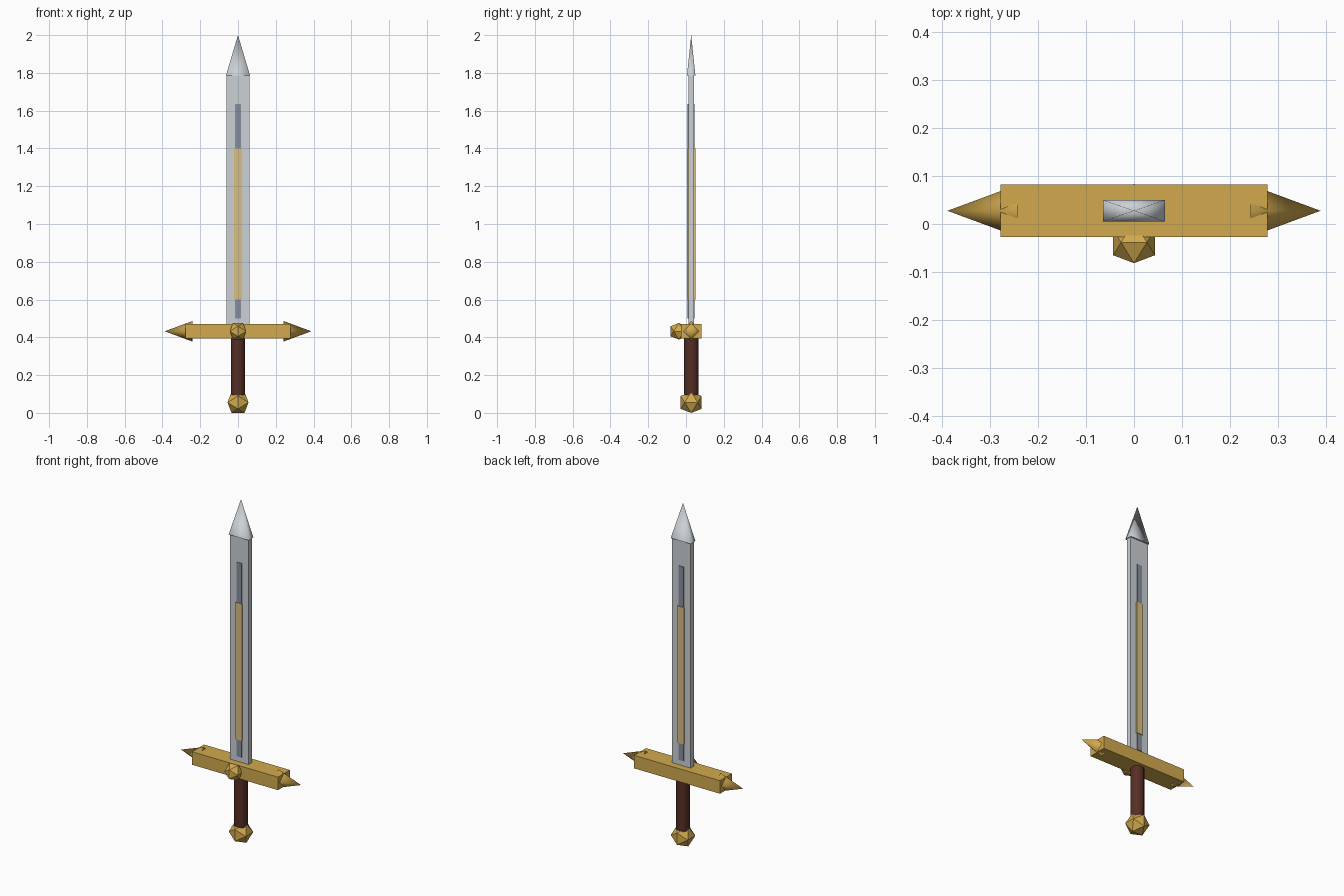
import bpy, bmesh, math
from mathutils import Vector, Matrix

if "Cube" in bpy.data.objects:
    bpy.data.objects.remove(bpy.data.objects["Cube"])

CY = 0.0275   # depth centre of the sword
GZ = 0.432    # height of the crossguard


def material(name, rgb):
    def lin(c):
        c /= 255
        return c / 12.92 if c <= 0.04045 else ((c + 0.055) / 1.055) ** 2.4
    m = bpy.data.materials.new(name)
    m.diffuse_color = (*[lin(c) for c in rgb], 1)
    m.use_nodes = True
    m.node_tree.nodes["Principled BSDF"].inputs["Base Color"].default_value = m.diffuse_color
    return m


STEEL = material("pale steel", (204, 209, 213))
GROOVE = material("blue grey steel", (136, 143, 162))
INLAY = material("pale gold", (216, 192, 130))
GOLD = material("gold", (210, 170, 78))
LEATHER = material("dark brown leather", (86, 46, 36))


def finish(name, bm, mat):
    bmesh.ops.recalc_face_normals(bm, faces=bm.faces)
    mesh = bpy.data.meshes.new(name)
    bm.to_mesh(mesh)
    bm.free()
    mesh.materials.append(mat)
    ob = bpy.data.objects.new(name, mesh)
    bpy.context.collection.objects.link(ob)
    return ob


def box(name, mat, x, y, z):
    bm = bmesh.new()
    bmesh.ops.create_cube(bm, size=1)
    for v in bm.verts:
        v.co = [r[0] + (c + 0.5) * (r[1] - r[0]) for c, r in zip(v.co, (x, y, z))]
    return finish(name, bm, mat)


def smooth_sides(bm):
    # smooth round the axis, sharp at the end caps
    bm.normal_update()
    for f in bm.faces:
        f.smooth = abs(f.normal.z) < 0.95
    for e in bm.edges:
        e.smooth = all(f.smooth for f in e.link_faces)


def cone(name, mat, sides, r1, r2, height, matrix, turn=0.0):
    bm = bmesh.new()
    bmesh.ops.create_cone(bm, cap_ends=True, segments=sides, radius1=r1, radius2=r2,
                          depth=height, matrix=Matrix.Rotation(turn, 4, 'Z'))
    smooth_sides(bm)
    bm.transform(matrix)
    return finish(name, bm, mat)


def icosahedron(name, mat, half, centre):
    # twenty-sided ball with axis-aligned edges; half = half its width
    s = half * (math.sqrt(5) - 1) / 2
    bm = bmesh.new()
    for a in (-1, 1):
        for b in (-1, 1):
            for p in ((a * s, 0, b * half), (0, a * half, b * s), (a * half, b * s, 0)):
                bm.verts.new(Vector(p) + Vector(centre))
    bmesh.ops.convex_hull(bm, input=bm.verts)
    return finish(name, bm, mat)


# Blade and its four-sided point
box("blade", STEEL, (-0.06, 0.06), (CY - 0.015, CY + 0.015), (0.46, 1.79))
cone("blade_tip", STEEL, 4, math.sqrt(2), 0, 1,
     Matrix.Translation((0, CY, 1.8925)) @ Matrix.Diagonal((0.064, 0.0225, 0.215, 1)),
     math.pi / 4)

# Groove and gold inlay plates on both faces of the blade
for side, s in (("front", -1), ("back", 1)):
    for part, mat, hw, d, z in (("groove", GROOVE, 0.016, 0.0185, (0.5, 1.635)),
                                ("inlay", INLAY, 0.021, 0.0215, (0.6, 1.4))):
        ys = sorted((CY + s * 0.0135, CY + s * d))
        box(f"{side}_{part}", mat, (-hw, hw), ys, z)

# Crossguard with a spike at each end
box("crossguard", GOLD, (-0.278, 0.278), (CY - 0.055, CY + 0.055), (0.394, 0.47))
for side, s in (("left", -1), ("right", 1)):
    cone(f"{side}_guard_spike", GOLD, 4, 0.054, 0, 0.146,
         Matrix.Translation((s * 0.315, CY, GZ)) @ Matrix.Rotation(s * math.pi / 2, 4, 'Y'))

# Grip, pommel and front stud
cone("grip", LEATHER, 12, 0.038, 0.038, 0.34, Matrix.Translation((0, CY, 0.23)))
icosahedron("pommel", GOLD, 0.0555, (0, CY, 0.0555))
icosahedron("guard_stud", GOLD, 0.0435, (0, -0.038, GZ))
